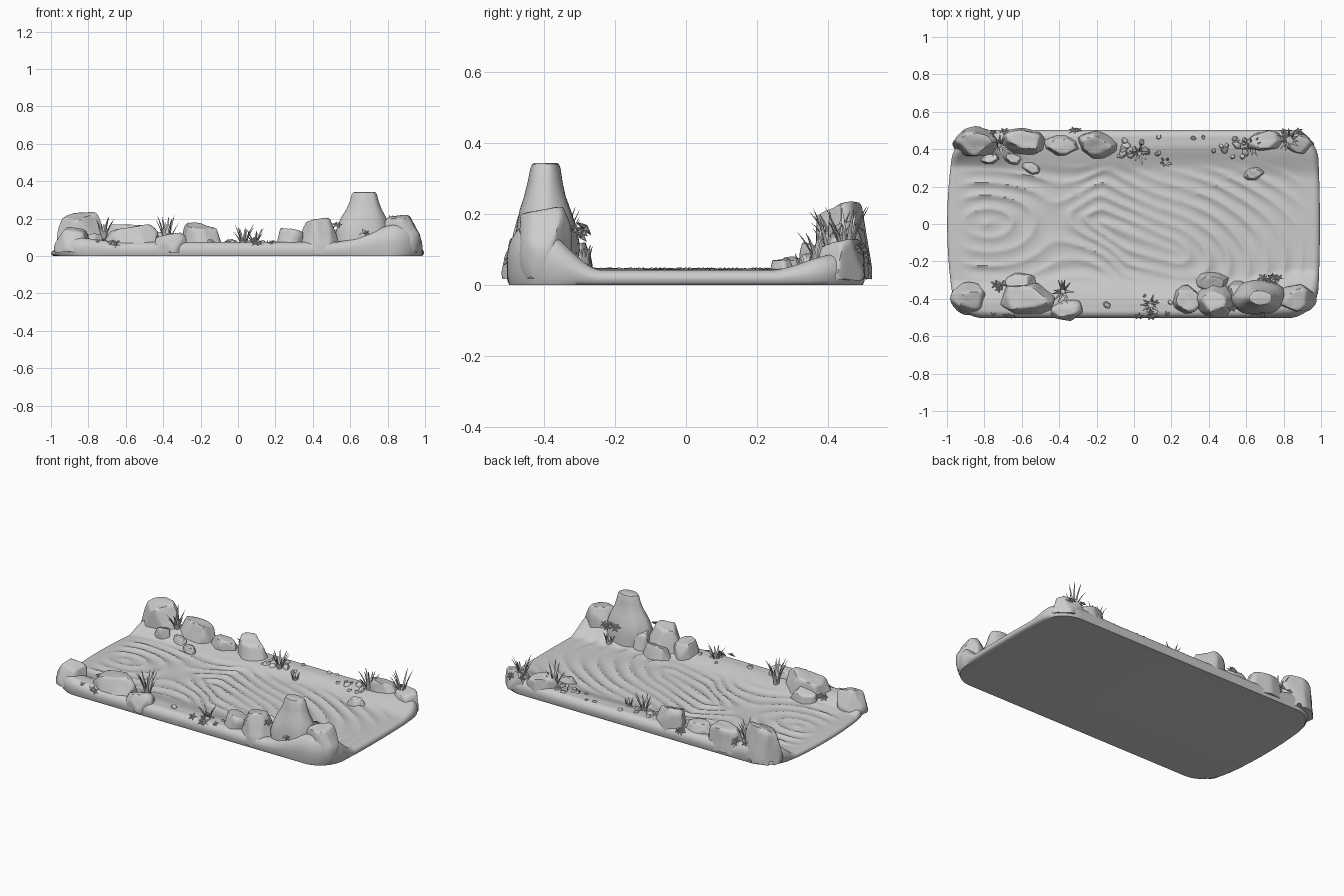
import bpy, bmesh, math, random
from mathutils import Vector, Matrix, noise

if "Cube" in bpy.data.objects:
    bpy.data.objects.remove(bpy.data.objects["Cube"])

random.seed(7)
stone = bpy.data.materials.new("plain grey")
stone.diffuse_color = (0.6, 0.6, 0.6, 1)
stone.use_nodes = True
stone.node_tree.nodes["Principled BSDF"].inputs["Base Color"].default_value = stone.diffuse_color


def finish(name, bm, angle=35):
    bmesh.ops.recalc_face_normals(bm, faces=bm.faces)
    me = bpy.data.meshes.new(name)
    bm.to_mesh(me)
    bm.free()
    me.materials.append(stone)
    ob = bpy.data.objects.new(name, me)
    bpy.context.collection.objects.link(ob)
    bpy.ops.object.select_all(action='DESELECT')
    ob.select_set(True)
    bpy.context.view_layer.objects.active = ob
    bpy.ops.object.shade_smooth_by_angle(angle=math.radians(angle))
    return ob


def smooth(a, b, t):
    t = min(max((t - a) / (b - a), 0), 1)
    return t * t * (3 - 2 * t)


# River bed: rounded slab with banks, corner mounds and swirling ripples
HX, HY, RAD = 0.965, 0.503, 0.16


def round_rect(u, v):
    s = max(abs(u), abs(v), 1e-9)
    px, py = u / s * HX, v / s * HY
    cx = min(max(px, RAD - HX), HX - RAD)
    cy = min(max(py, RAD - HY), HY - RAD)
    d = Vector((px - cx, py - cy))
    if cx != px and cy != py:
        d = d.normalized() * RAD
    return (cx + d.x) * s, (cy + d.y) * s


def edge_distance(x, y):
    qx, qy = abs(x) - HX + RAD, abs(y) - HY + RAD
    return max(0, RAD - math.hypot(max(qx, 0), max(qy, 0)) - min(max(qx, qy), 0))


def ripples(x, y):
    wob = noise.noise(Vector((x * 2.2, y * 2.5, 3)))
    ring = math.hypot((x + 0.76) * 0.6, y)
    hook = math.hypot(max(x - 0.2, 0) * 0.75, y + 0.06 + 0.16 * math.sin(2.6 * x))
    mix = smooth(-0.5, -0.15, x + 0.25 * wob)
    field = ring * (1 - mix) + hook * mix + 0.04 * wob
    amp = 0.5 + 0.5 * smooth(-0.3, 0.3, noise.noise(Vector((x * 3, y * 4, 9))))
    crest = 1 - 2 * abs(math.sin(field * 43)) ** 0.8
    return 0.008 * crest * amp * (1 - smooth(0.22, 0.34, abs(y))) * (1 - smooth(0.8, 0.93, abs(x)))


def ground(x, y):
    rim = 0.265 + 0.03 * math.sin(5 * x)
    bank = smooth(rim, 0.43, abs(y))
    top = 0.075
    if y < 0:
        top += 0.095 * smooth(0.5, 0.85, x) + 0.025 * smooth(0.6, 0.9, -x)
    else:
        top += 0.045 * smooth(0.55, 0.85, -x) + 0.012 * smooth(0.5, 0.8, x)
    low = 0.042 - 0.008 * smooth(0.75, 0.97, -x)
    return low + (top - low) * bank + ripples(x, y)


def shift_x(x, y):
    bow = max(0, 1 - (y / 0.42) ** 2)
    return x * (1 + (0.035 * bow if x < 0 else 0.018 + 0.012 * bow))


bm = bmesh.new()
NX, NY = 240, 130
grid = []
for j in range(NY + 1):
    row = []
    for i in range(NX + 1):
        x, y = round_rect(math.sin(math.pi * (i / NX - 0.5)), math.sin(math.pi * (j / NY - 0.5)))
        h = ground(x, y)
        r = min(0.06, 0.25 * h + 0.02)
        d = min(edge_distance(x, y) / r, 1)
        z = h * (0.42 + 0.58 * math.sqrt(max(0, 1 - (1 - d) ** 2)))
        row.append(bm.verts.new((shift_x(x, y), y, z)))
    grid.append(row)
for j in range(NY):
    for i in range(NX):
        bm.faces.new((grid[j][i], grid[j][i + 1], grid[j + 1][i + 1], grid[j + 1][i]))
loop = grid[0][:-1] + [r[-1] for r in grid[:-1]] + grid[-1][:0:-1] + [r[0] for r in grid[:0:-1]]
for scale, lift in ((0.998, 0.35), (0.99, 0.0)):
    ring = [bm.verts.new((v.co.x * scale, v.co.y * scale, v.co.z * lift)) for v in loop]
    for k in range(len(loop)):
        n = (k + 1) % len(loop)
        bm.faces.new((loop[k], ring[k], ring[n], loop[n]))
    loop = ring
bm.faces.new(loop)
finish("river_bed", bm, 50)


# Boulders: spheres chipped by random planes, flattened on top
def boulder(name, x, y, rx, ry, top, turn=0, chips=9, sub=4):
    base = ground(x, y) * 0.6
    bm = bmesh.new()
    bmesh.ops.create_icosphere(bm, subdivisions=sub, radius=1.12)
    planes = [(Vector((random.uniform(-.2, .2), random.uniform(-.2, .2), 1)).normalized(), 0.78)]
    for k in range(chips):
        a = k * 6.28 / chips + random.uniform(-.3, .3)
        planes.append((Vector((math.cos(a), math.sin(a), random.uniform(-.1, .9))).normalized(),
                       random.uniform(0.85, 1.0)))
    for v in bm.verts:
        for n, d in planes:
            over = v.co.dot(n) - d
            if over > 0:
                v.co -= n * over * 0.93
        v.co *= 1 + 0.04 * noise.noise(v.co * 1.8 + Vector((x * 9, y * 9, 0)))
    high = max(v.co.z for v in bm.verts)
    m = Matrix.Translation((x, y, base)) @ Matrix.Rotation(turn, 4, 'Z') @ \
        Matrix.Diagonal((rx, ry, (top - base) / high, 1))
    bm.transform(m)
    bmesh.ops.delete(bm, geom=[v for v in bm.verts if v.co.z < 0.012], context='VERTS')
    bmesh.ops.holes_fill(bm, edges=[e for e in bm.edges if e.is_boundary], sides=0)
    finish(name, bm, 40)


BACK = [(-.84, .435, .115, .08, .235, 0), (-.59, .44, .125, .07, .17, -.1), (-.39, .42, .09, .055, .13, 0),
        (-.20, .425, .11, .07, .18, -.25), (.70, .445, .1, .06, .145, .1), (.87, .44, .09, .06, .13, -.3),
        (-.65, .35, .05, .03, .09, -.3), (-.55, .3, .05, .03, .08, -.4), (-.77, .35, .05, .03, .12, .2),
        (.64, .27, .055, .032, .075, .3)]
FRONT = [(-.88, -.4, .09, .08, .155, 0), (-.57, -.4, .15, .09, .17, -.1), (-.61, -.31, .09, .05, .11, 0),
         (-.36, -.46, .09, .055, .125, .2), (.28, -.41, .08, .075, .15, .2), (.43, -.41, .105, .085, .205, 0),
         (.42, -.31, .09, .05, .12, 0), (.56, -.37, .06, .07, .15, .4), (.87, -.4, .095, .075, .22, .1)]
for side, rows in (("back", BACK), ("front", FRONT)):
    for k, row in enumerate(rows):
        boulder(f"{side}_boulder_{k + 1}", *row)

# Tall tapering rock
bm = bmesh.new()
N = 40
rings = []
for r, z in ((.15, .03), (.148, .12), (.135, .17), (.118, .21), (.095, .25), (.079, .29), (.068, .328), (.06, .34), (.05, .343)):
    ring = []
    for k in range(N):
        a = k * math.tau / N
        w = r * (1 + 0.12 * noise.noise(Vector((math.cos(a) * 1.5, math.sin(a) * 1.5, z * 5))))
        ring.append(bm.verts.new((0.675 + w * math.cos(a), -0.395 + 0.62 * w * math.sin(a), z)))
    rings.append(ring)
for a, b in zip(rings, rings[1:]):
    for k in range(N):
        bm.faces.new((a[k], a[(k + 1) % N], b[(k + 1) % N], b[k]))
bm.faces.new(rings[-1])
bm.faces.new(rings[0])
finish("tall_rock", bm, 40)

# Pebbles scattered in clusters along the banks
k = 0
for cx, cy, sx, sy, count in ((.51, .41, .09, .05, 14), (.06, .42, .13, .05, 11), (-.07, .38, .04, .02, 3),
                              (-.15, -.44, .01, .01, 1), (.12, -.42, .08, .04, 5), (.33, .46, .06, .01, 2)):
    for _ in range(count):
        r = random.uniform(.014, .03)
        x, y = cx + random.uniform(-sx, sx), cy + random.uniform(-sy, sy)
        k += 1
        boulder(f"pebble_{k}", x, y, r, r * .8, ground(x, y) + r * .55, random.random() * 3, 5, 2)


# Grass tufts: curved tapering blades with a diamond section
def tuft(name, x, y, height, count, spread):
    bm = bmesh.new()
    z0 = ground(x, y) - 0.02
    for b in range(count):
        a = b * math.tau / count + random.uniform(-.4, .4)
        out, side = Vector((math.cos(a), math.sin(a), 0)), Vector((-math.sin(a), math.cos(a), 0))
        h, lean = height * random.uniform(.55, 1), spread * random.uniform(.5, 1)
        prev = None
        for s in range(7):
            t = s / 6
            c = Vector((x, y, z0)) + out * (0.012 + lean * t ** 1.8) + Vector((0, 0, (h + .02) * t))
            w = 0.0085 * (1 - t) ** 0.6 + 0.0008
            ring = [bm.verts.new(c + p) for p in (side * w, out * w * .5, -side * w, -out * w * .5)]
            if prev:
                for q in range(4):
                    bm.faces.new((prev[q], prev[(q + 1) % 4], ring[(q + 1) % 4], ring[q]))
            prev = ring
        bm.faces.new(prev)
    finish(name, bm, 60)


TUFTS = [(-.72, .42, .12, 11, .07), (-.38, -.36, .17, 11, .06), (.03, .375, .11, 10, .06), (.09, -.43, .08, 8, .05),
         (.63, .41, .14, 10, .06), (.83, .45, .14, 10, .065), (.17, .33, .04, 6, .03), (.74, -.29, .06, 8, .03)]
for k, row in enumerate(TUFTS):
    tuft(f"grass_tuft_{k + 1}", *row)


# Star shaped leaves lying on the ground and hanging over the sides
def leaf(name, x, y, z, size, tilt):
    bm = bmesh.new()
    rim = []
    for q in range(20):
        r = size * (0.62 + 0.38 * math.cos(q * math.tau / 4))
        rim.append(bm.verts.new((r * math.cos(q * math.tau / 20), r * math.sin(q * math.tau / 20), -0.2 * r)))
    tip, under = bm.verts.new((0, 0, 0.006)), bm.verts.new((0, 0, -0.01))
    for q in range(20):
        for c in (tip, under):
            bm.faces.new((rim[q], rim[(q + 1) % 20], c))
    bm.transform(Matrix.Translation((x, y, z)) @ Matrix.Rotation(tilt, 4, 'X') @
                 Matrix.Rotation(random.random() * 3, 4, 'Z'))
    finish(name, bm, 30)


k = 0
for cx, cy, z, sx, sy, count, tilt in ((-.76, -.49, .065, .05, .015, 4, 1.0), (-.67, -.5, .06, .02, .01, 2, 1.1),
                                       (-.75, -.33, .09, .05, .02, 3, -.3), (.1, -.48, .075, .08, .02, 5, .7),
                                       (.72, -.48, .14, .06, .015, 4, .9), (.55, -.46, .16, .03, .01, 2, .8),
                                       (.74, -.31, .15, .06, .03, 7, -.7), (-.32, .5, .08, .03, .01, 3, -.9),
                                       (-.72, .49, .1, .04, .015, 3, -.8), (.84, .49, .1, .05, .015, 4, -.8)):
    for _ in range(count):
        k += 1
        leaf(f"leaf_{k}", cx + random.uniform(-sx, sx), cy + random.uniform(-sy, sy),
             z + random.uniform(-.015, .02), random.uniform(.022, .032), tilt)
